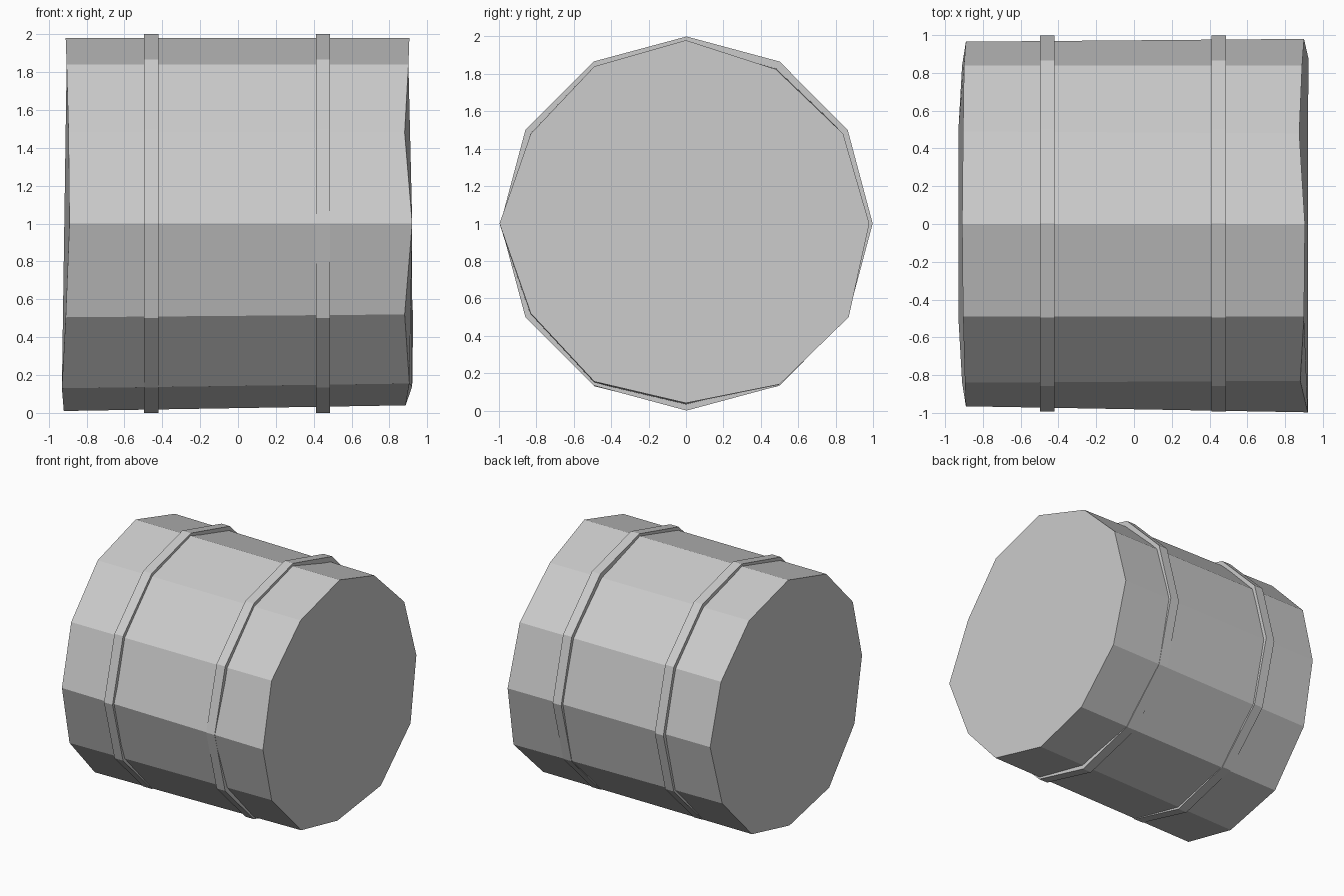
import bpy, bmesh
from math import sin, cos, pi

if "Cube" in bpy.data.objects:
    bpy.data.objects.remove(bpy.data.objects["Cube"])


def make_object(name, bm):
    bmesh.ops.recalc_face_normals(bm, faces=bm.faces[:])
    mesh = bpy.data.meshes.new(name)
    bm.to_mesh(mesh)
    bm.free()
    obj = bpy.data.objects.new(name, mesh)
    bpy.context.collection.objects.link(obj)
    return obj


def bridge(bm, a, b):
    for i in range(len(a)):
        j = (i + 1) % len(a)
        bm.faces.new((a[i], a[j], b[j], b[i]))


# Barrel body: uneven twelve-sided ends, listed clockwise from the top
left_end = [(-.91, 0, 1.98), (-.905, .49, 1.84), (-.90, .84, 1.48), (-.89, .965, 1),
            (-.91, .84, .505), (-.93, .49, .13), (-.92, 0, .01), (-.93, -.49, .13),
            (-.91, -.84, .505), (-.89, -.965, 1), (-.895, -.84, 1.48), (-.905, -.49, 1.84)]
right_end = [(.905, 0, 1.98), (.875, .48, 1.825), (.89, .84, 1.48), (.90, .98, 1),
             (.925, .87, .50), (.92, .50, .14), (.885, 0, .04), (.905, -.49, .155),
             (.88, -.83, .52), (.92, -.997, 1), (.88, -.83, 1.48), (.90, -.49, 1.84)]
bm = bmesh.new()
left = [bm.verts.new(p) for p in left_end]
right = [bm.verts.new(p) for p in right_end]
bridge(bm, left, right)
bm.faces.new(left)
bm.faces.new(right)
make_object("barrel_body", bm)


# Hoops: regular twelve-sided flat bands
def hoop(name, x0, x1):
    bm = bmesh.new()
    rings = []
    for x, r in ((x0, 1.0), (x1, 1.0), (x1, .95), (x0, .95)):
        rings.append([bm.verts.new((x, .003 + .995 * r * sin(k * pi / 6), 1 + r * cos(k * pi / 6)))
                      for k in range(12)])
    for i in range(4):
        bridge(bm, rings[i], rings[(i + 1) % 4])
    make_object(name, bm)


hoop("left_hoop", -.497, -.421)
hoop("right_hoop", .411, .487)
